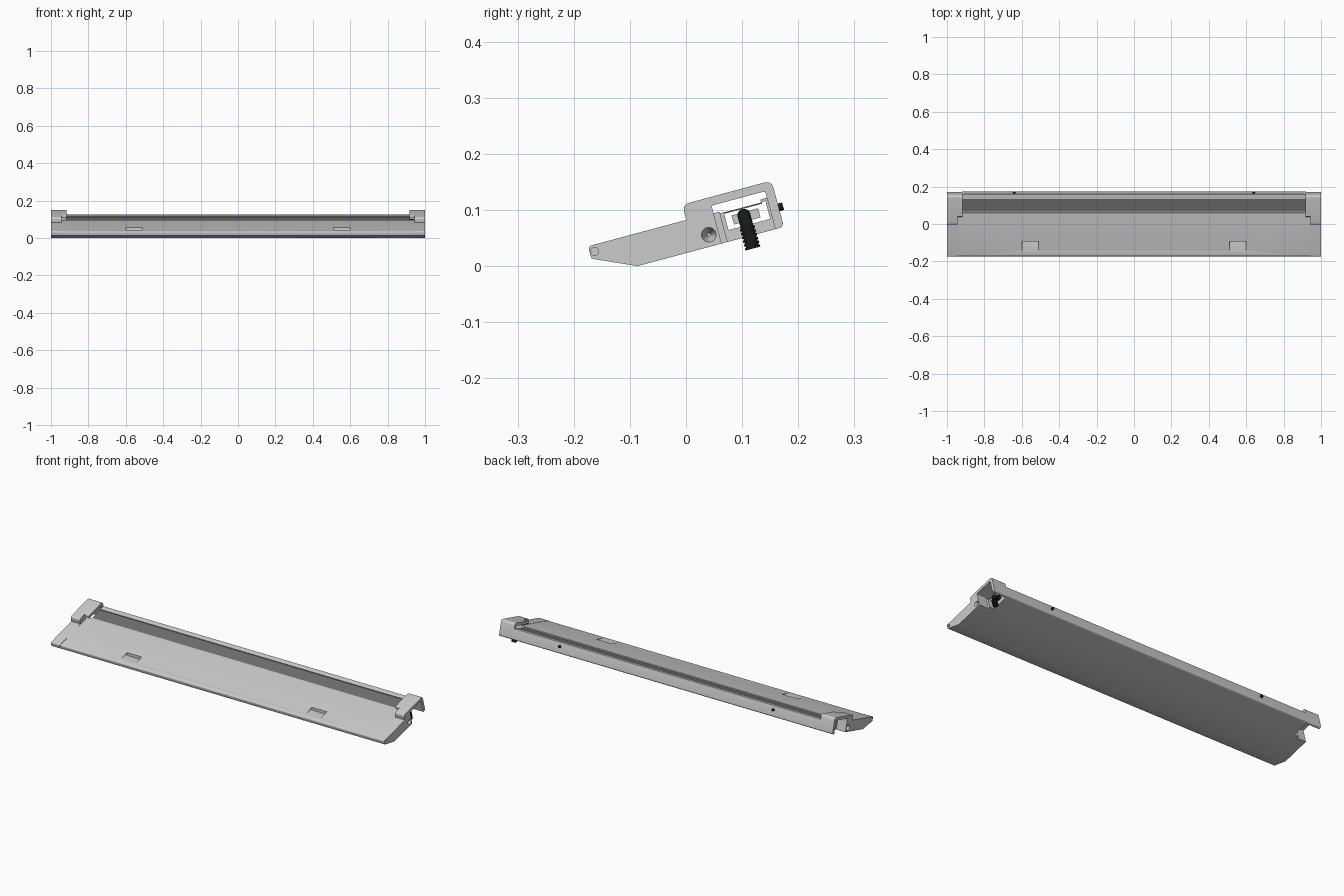
import bpy, bmesh, math
from mathutils import Vector, Matrix

if "Cube" in bpy.data.objects:
    bpy.data.objects.remove(bpy.data.objects["Cube"])

TILT = math.radians(15)
C, S = math.cos(TILT), math.sin(TILT)


def place(x, u, v):
    """Map bar coordinates (u along slope, v normal to it) to world."""
    return Vector((x, -0.0862 + u * C - v * S, u * S + v * C))


def rounded(pts, n=5):
    """Turn (u, v[, r]) corners into a polygon with filleted corners."""
    out = []
    for i, p in enumerate(pts):
        c = Vector(p[:2])
        if len(p) == 2:
            out.append(c)
            continue
        a = c + (Vector(pts[i - 1][:2]) - c).normalized() * p[2]
        b = c + (Vector(pts[(i + 1) % len(pts)][:2]) - c).normalized() * p[2]
        for k in range(n + 1):
            t = k / n
            out.append(a * (1 - t) ** 2 + c * 2 * t * (1 - t) + b * t * t)
    return out


def finish(bm, name, mat=None):
    bmesh.ops.recalc_face_normals(bm, faces=bm.faces)
    me = bpy.data.meshes.new(name)
    bm.to_mesh(me)
    bm.free()
    ob = bpy.data.objects.new(name, me)
    bpy.context.collection.objects.link(ob)
    if mat:
        me.materials.append(mat)
    return ob


def prism(name, pts, x0, x1, mat=None):
    bm = bmesh.new()
    f = bm.faces.new([bm.verts.new(place(x0, *p)) for p in rounded(pts)])
    ext = bmesh.ops.extrude_face_region(bm, geom=[f])['geom']
    bmesh.ops.translate(bm, vec=(x1 - x0, 0, 0),
                        verts=[g for g in ext if isinstance(g, bmesh.types.BMVert)])
    return finish(bm, name, mat)


def box(name, x0, x1, u0, u1, v0, v1, mat=None):
    return prism(name, [(u0, v0), (u1, v0), (u1, v1), (u0, v1)], x0, x1, mat)


def cone(name, a, b, r1, r2, mat=None):
    """Cone or cylinder between two world points."""
    bm = bmesh.new()
    d = b - a
    m = Matrix.Translation((a + b) / 2) @ d.to_track_quat('Z', 'Y').to_matrix().to_4x4()
    bmesh.ops.create_cone(bm, cap_ends=True, segments=24, radius1=r1, radius2=r2,
                          depth=d.length, matrix=m)
    return finish(bm, name, mat)


def cut(ob, cutter):
    mod = ob.modifiers.new('cut', 'BOOLEAN')
    mod.operation, mod.solver, mod.object = 'DIFFERENCE', 'EXACT', cutter
    bpy.context.view_layer.objects.active = ob
    bpy.ops.object.modifier_apply(modifier=mod.name)
    bpy.data.objects.remove(cutter)


def smooth(ob):
    bpy.ops.object.select_all(action='DESELECT')
    ob.select_set(True)
    bpy.context.view_layer.objects.active = ob
    bpy.ops.object.shade_smooth_by_angle()


def material(name, g):
    m = bpy.data.materials.new(name)
    m.diffuse_color = (g, g, g, 1)
    m.use_nodes = True
    m.node_tree.nodes["Principled BSDF"].inputs["Base Color"].default_value = m.diffuse_color
    return m


black = material('black_rubber', 0.01)
dark = material('dark_panel', 0.16)
nose = [(-0.076, 0.056, 0.008), (-0.076, 0.034, 0.003)]

# Sloped front body with thumb recesses
ramp = prism('front_body', [(0, 0), (0.166, 0), (0.166, 0.056, 0.003)] + nose, -0.945, 0.945)
for s in (-1, 1):
    bm = bmesh.new()
    bmesh.ops.create_cube(bm, size=1, matrix=Matrix.Translation((s * 0.555, -0.122, 0.071))
                          @ Matrix.Diagonal((0.09, 0.056, 0.06, 1)))
    low = [e for e in bm.edges
           if abs(e.verts[0].co.y - e.verts[1].co.y) > 0.01 and e.verts[0].co.z < 0.06]
    bmesh.ops.bevel(bm, geom=low, offset=0.008, segments=4, affect='EDGES', profile=0.5)
    cut(ramp, finish(bm, 'recess_cutter'))

# Rear channel, its dark panel and inner rail
channel = prism('rear_channel', [
    (0.166, 0), (0.27, 0, 0.01), (0.27, 0.058, 0.003), (0.242, 0.058),
    (0.242, 0.053), (0.25, 0.053), (0.25, 0.02), (0.173, 0.02),
    (0.173, 0.053), (0.166, 0.053)], -0.92, 0.92)
box('channel_panel', -0.92, 0.92, 0.172, 0.243, 0.05, 0.0525, dark)
box('inner_rail', -0.91, 0.91, 0.185, 0.234, 0.027, 0.044)

for s in (-1, 1):
    side = 'right' if s > 0 else 'left'
    # Hooked end cap
    cap = prism(side + '_end_cap', [
        (0, 0), (0.155, 0), (0.155, 0.07, 0.004), (0.254, 0.07, 0.004),
        (0.254, 0), (0.27, 0, 0.011), (0.27, 0.0853, 0.014),
        (0.105, 0.0853, 0.014), (0.105, 0.057)] +
        [(-0.0765, 0.057, 0.008), nose[1]], s * 0.945, s)
    cut(cap, cone('hole_cutter', place(s * 0.965, 0.137, 0.021),
                  place(s * 1.001, 0.137, 0.021), 0.003, 0.0135))
    cut(cap, cone('hole_cutter', place(s * 0.985, -0.067, 0.045),
                  place(s * 1.001, -0.067, 0.045), 0.007, 0.007))
    smooth(cap)
    # Wider overhang above the channel
    smooth(prism(side + '_cap_overhang', [
        (0.15, 0.07), (0.254, 0.07), (0.254, 0.0), (0.27, 0.0, 0.011),
        (0.27, 0.0853, 0.014), (0.15, 0.0853, 0.008)], s * 0.918, s * 0.946))
    # Rear screw
    cone(side + '_rear_screw', place(s * 0.64, 0.262, 0.036),
         place(s * 0.64, 0.278, 0.036), 0.007, 0.007, black)

# Cable elbow leaving through the right end
cu = bpy.data.curves.new('cable_elbow', 'CURVE')
cu.dimensions, cu.bevel_depth, cu.bevel_resolution, cu.use_fill_caps = '3D', 0.012, 4, True
path = [(0.905, 0.038), (0.93, 0.038)]
path += [(0.93 + 0.018 * math.sin(a), 0.02 + 0.018 * math.cos(a))
         for a in (math.pi / 12 * k for k in range(1, 7))] + [(0.948, -0.022)]
sp = cu.splines.new('POLY')
sp.points.add(len(path) - 1)
for pt, (x, v) in zip(sp.points, path):
    pt.co = (*place(x, 0.2065, v), 1)
cu.materials.append(black)
bpy.context.collection.objects.link(bpy.data.objects.new('cable_elbow', cu))
for k in range(6):
    v = 0.016 - k * 0.007
    cone('cable_rib', place(0.948, 0.2065, v), place(0.948, 0.2065, v - 0.004),
         0.0138, 0.0138, black)

smooth(ramp)
smooth(channel)
